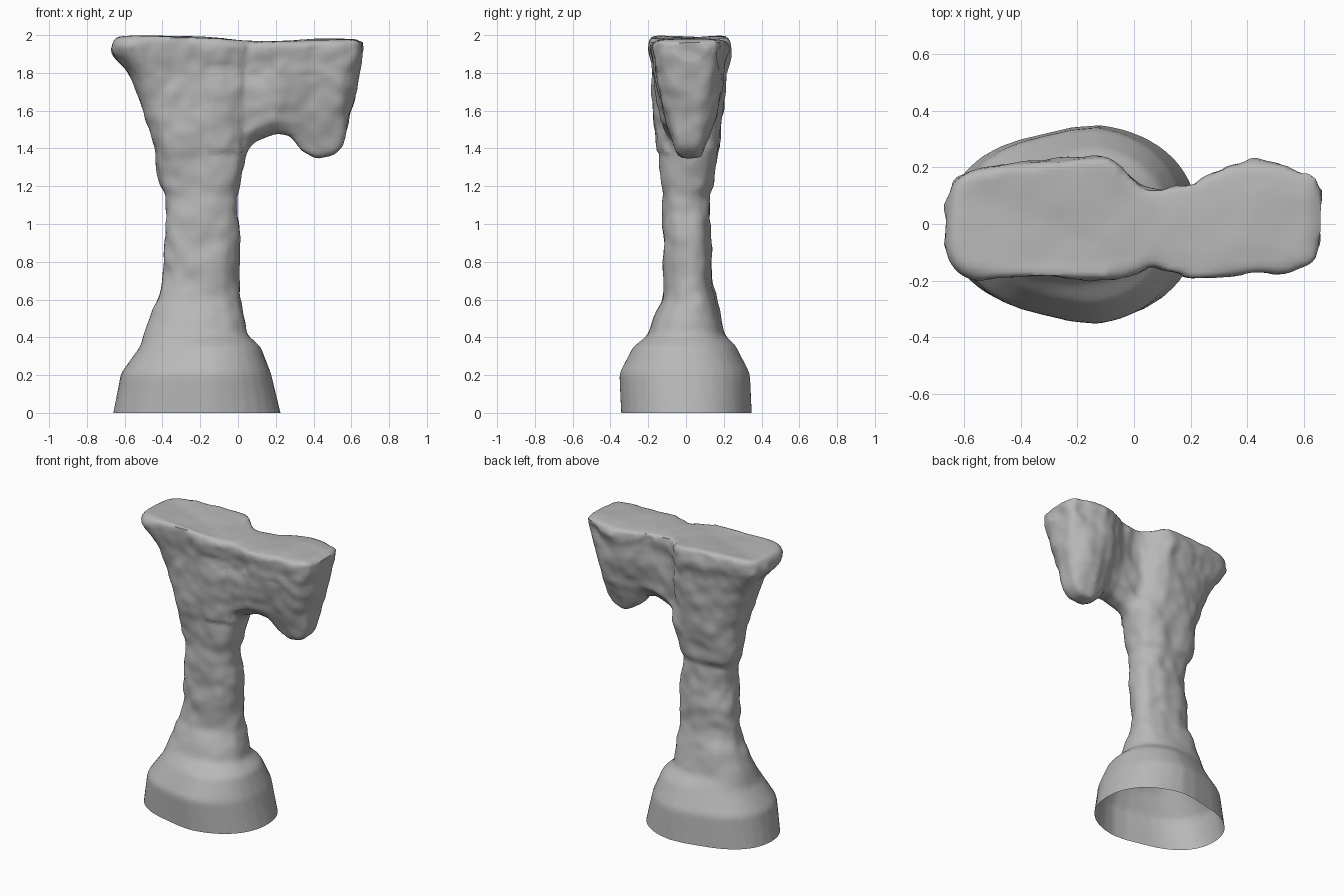
import bpy, bmesh, math
from mathutils import Vector, noise

if "Cube" in bpy.data.objects:
    bpy.data.objects.remove(bpy.data.objects["Cube"])

stone = bpy.data.materials.new("grey stone")
stone.diffuse_color = (0.48, 0.48, 0.48, 1)
stone.use_nodes = True
stone.node_tree.nodes["Principled BSDF"].inputs["Base Color"].default_value = stone.diffuse_color


def clamp(v):
    return max(0.0, min(1.0, v))


def loft(name, rings):
    """Skin a list of closed rings and cap both ends."""
    bm = bmesh.new()
    loops = [[bm.verts.new(p) for p in r] for r in rings]
    n = len(loops[0])
    for a, b in zip(loops, loops[1:]):
        for i in range(n):
            j = (i + 1) % n
            bm.faces.new((a[i], a[j], b[j], b[i]))
    bm.faces.new(loops[0][::-1])
    bm.faces.new(loops[-1])
    bmesh.ops.recalc_face_normals(bm, faces=bm.faces)
    mesh = bpy.data.meshes.new(name)
    bm.to_mesh(mesh)
    bm.free()
    mesh.materials.append(stone)
    ob = bpy.data.objects.new(name, mesh)
    bpy.context.collection.objects.link(ob)
    return ob


# Pillar sections: z, x min, x max, y min, y max (foot starts below ground, trimmed later)
pillar_sections = [
    (-0.10, -0.68, 0.25, -0.345, 0.36),
    (0.21, -0.62, 0.175, -0.36, 0.345),
    (0.35, -0.52, 0.12, -0.285, 0.27),
    (0.415, -0.50, 0.05, -0.20, 0.205),
    (0.60, -0.43, 0.01, -0.13, 0.165),
    (0.72, -0.405, 0.00, -0.115, 0.14),
    (0.93, -0.385, 0.01, -0.13, 0.135),
    (1.15, -0.385, 0.00, -0.115, 0.115),
    (1.20, -0.41, 0.012, -0.125, 0.15),
    (1.40, -0.435, 0.06, -0.15, 0.17),
    (1.60, -0.50, 0.08, -0.16, 0.20),
    (1.80, -0.58, 0.08, -0.165, 0.21),
    (1.91, -0.66, 0.085, -0.19, 0.24),
    (1.97, -0.66, 0.085, -0.195, 0.24),
    (2.00, -0.64, 0.07, -0.18, 0.23),
]
rings = []
for z, x0, x1, y0, y1 in pillar_sections:
    e = 2.2 + 0.4 * max(z, 0) + max(0, z - 1.6) * 5   # round foot, squarer head
    ring = []
    for i in range(32):
        t = math.tau * i / 32
        c, s = math.cos(t), math.sin(t)
        x = (x0 + x1) / 2 + (x1 - x0) / 2 * math.copysign(abs(c) ** (2 / e), c)
        y = (y0 + y1) / 2 + (y1 - y0) / 2 * math.copysign(abs(s) ** (2 / e), s)
        if z < 0.4:                                   # foot slimmer to the left
            y *= 1 - 0.1 * clamp((-0.14 - x) / 0.2)
        if z > 1.5 and y > 0:                         # head narrows to both ends at the back
            y *= 1 - 0.45 * clamp((x + 0.09) / 0.16) - 0.17 * clamp((-0.2 - x) / 0.35)
        if z > 1.9:                                   # top dips towards the arm
            z_top = z - 0.03 * clamp((x + 0.25) / 0.3) - 0.01 * clamp((-0.5 - x) / 0.15)
        else:
            z_top = z
        ring.append(Vector((x, y, z_top)))
    rings.append(ring)
pillar = loft("rock_pillar", rings)

# Arm cross-section: half width and height fractions, overhanging rim on top
half = [(0.27, 0), (0.45, 0.15), (0.64, 0.32), (0.78, 0.48), (0.89, 0.66),
        (0.9, 0.8), (0.97, 0.88), (1, 0.93), (0.95, 0.985), (0.5, 1)]
outline = half + [(-u, v) for u, v in reversed(half)]

# Arm sections along x: x, y min, y max, z bottom
arm_sections = [
    (-0.08, -0.155, 0.13, 1.32),
    (0.05, -0.15, 0.13, 1.39),
    (0.10, -0.165, 0.135, 1.44),
    (0.20, -0.19, 0.15, 1.48),
    (0.27, -0.19, 0.18, 1.47),
    (0.34, -0.185, 0.215, 1.385),
    (0.42, -0.18, 0.225, 1.345),
    (0.50, -0.18, 0.215, 1.365),
    (0.55, -0.17, 0.20, 1.41),
    (0.58, -0.16, 0.19, 1.53),
    (0.615, -0.15, 0.185, 1.66),
    (0.64, -0.14, 0.175, 1.80),
    (0.66, -0.10, 0.14, 1.86),
]
rings = []
for x, y0, y1, z0 in arm_sections:
    cy, hy = (y0 + y1) / 2, (y1 - y0) / 2
    z1 = 1.965 + 0.015 * clamp(abs(x - 0.15) / 0.25) - max(0, x - 0.62) * 0.5
    # sections over the neck stay wide, the hanging lobe tapers
    neck = clamp(1.3 - abs(x - 0.08) / 0.2)
    ring = []
    for u, v in outline:
        w = u + (math.copysign(0.9, u) - u) * 0.75 * neck * (0.1 < v < 0.85)
        ring.append(Vector((x, cy + w * hy, z0 + v * (z1 - z0))))
    rings.append(ring)
arm = loft("rock_arm", rings)

# Merge the arm into the pillar as one rock with a soft, even skin
mod = pillar.modifiers.new("merge", 'BOOLEAN')
mod.operation = 'UNION'
mod.solver = 'EXACT'
mod.object = arm
skin = pillar.modifiers.new("skin", 'REMESH')
skin.mode = 'VOXEL'
skin.voxel_size = 0.02
soft = pillar.modifiers.new("soften", 'SMOOTH')
soft.factor = 0.5
soft.iterations = 2
bpy.context.view_layer.objects.active = pillar
pillar.select_set(True)
for m in ("merge", "skin", "soften"):
    bpy.ops.object.modifier_apply(modifier=m)
bpy.data.objects.remove(arm)

bm = bmesh.new()
bm.from_mesh(pillar.data)
bm.normal_update()

# Weathering: broad lumps, fine chips on the rim, and a raised rib on the front
moves = []
for v in bm.verts:
    p, n = v.co, v.normal
    side = 1 - 0.8 * abs(n.z)
    strength = clamp((p.z - 0.3) / 0.3) * side
    d = 0.022 * noise.noise(p * 5) + 0.010 * noise.noise(p * 13 + Vector((4, 2, 9)))
    if 1.8 < p.z < 1.93:
        d += 0.012 * noise.noise(Vector((p.x * 16, p.y * 16, p.z * 5)))
    if n.y < -0.5 and -0.16 < p.x < 0.02 and 1.38 < p.z < 1.82:
        d += 0.012
    moves.append(n * d * strength)
for v, m in zip(bm.verts, moves):
    v.co += m

# Trim at ground level, leaving the underside open
bmesh.ops.bisect_plane(bm, geom=bm.verts[:] + bm.edges[:] + bm.faces[:],
                       plane_co=(0, 0, 0), plane_no=(0, 0, 1), clear_inner=True)
bm.to_mesh(pillar.data)
bm.free()
if not pillar.data.materials:
    pillar.data.materials.append(stone)
bpy.ops.object.shade_smooth_by_angle(angle=math.radians(50))
